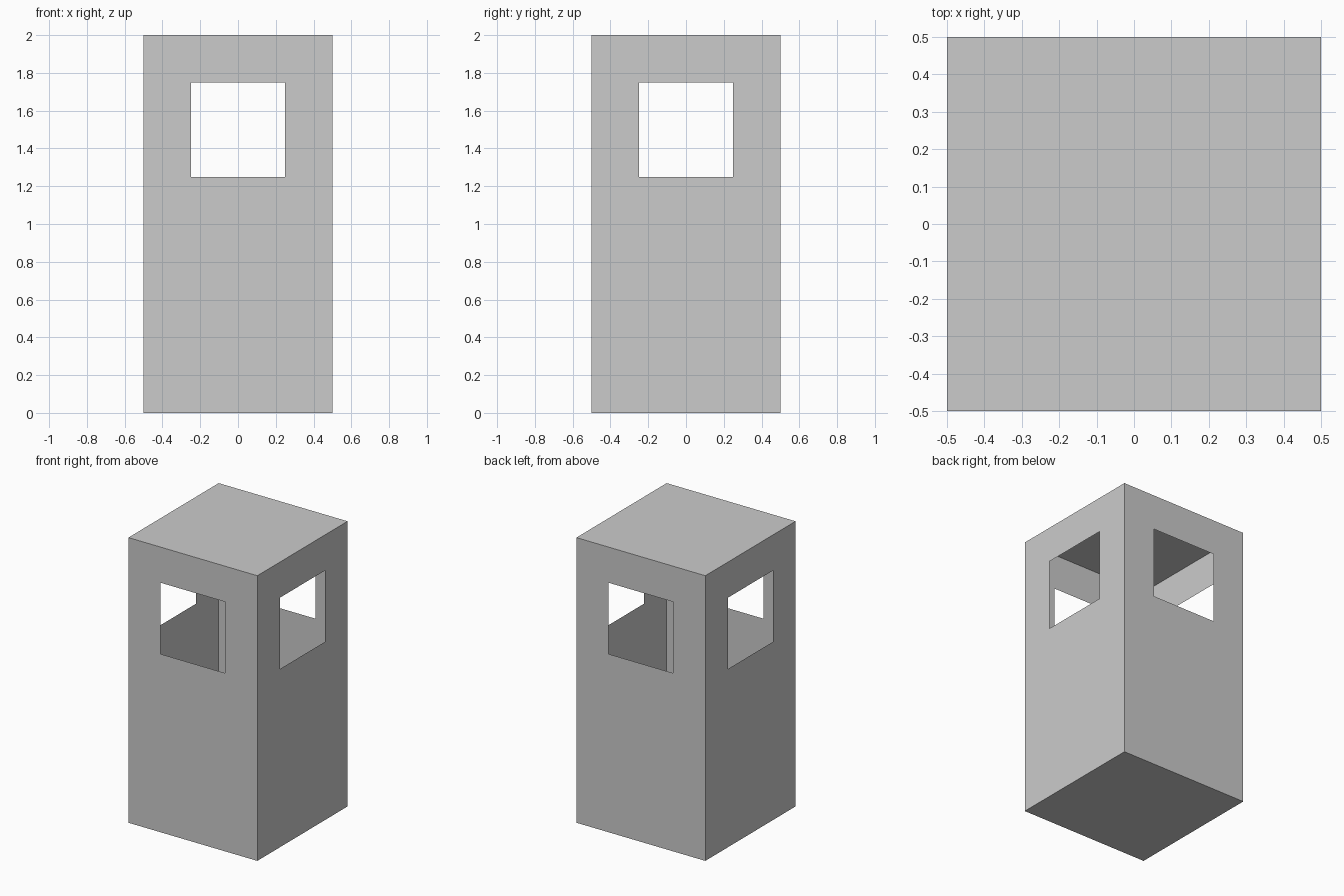
import bpy, bmesh
from mathutils import Matrix, Vector

if "Cube" in bpy.data.objects:
    bpy.data.objects.remove(bpy.data.objects["Cube"])

WIDTH, HEIGHT = 1.0, 2.0
BORDER, SILL = 0.25, 1.25

bm = bmesh.new()

# Hollow thin-skinned tower body
bmesh.ops.create_cube(bm, size=1.0, matrix=Matrix.Translation((0, 0, HEIGHT / 2))
                      @ Matrix.Diagonal((WIDTH, WIDTH, HEIGHT, 1)))
bm.normal_update()

# One square window in each of the four walls
walls = [f for f in bm.faces if abs(f.normal.z) < 0.5]
bmesh.ops.inset_individual(bm, faces=walls, thickness=BORDER, use_even_offset=True)
for wall in walls:
    for v in wall.verts:
        if v.co.z < HEIGHT / 2:
            v.co.z = SILL
bmesh.ops.delete(bm, geom=walls, context='FACES')
bm.normal_update()

mesh = bpy.data.meshes.new("tower_body")
bm.to_mesh(mesh)
bm.free()
bpy.context.collection.objects.link(bpy.data.objects.new("tower_body", mesh))
